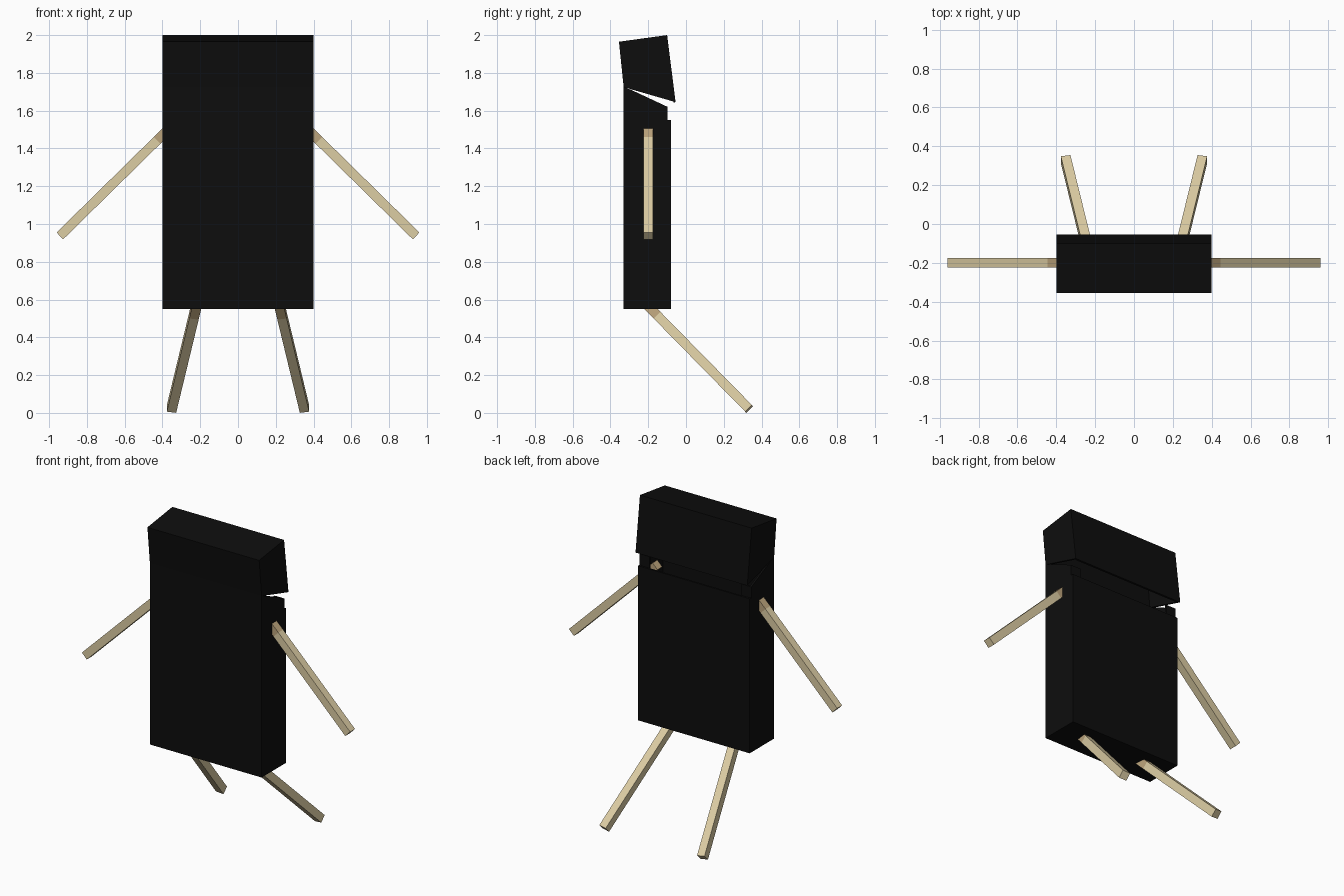
import bpy, bmesh
from mathutils import Vector

if "Cube" in bpy.data.objects:
    bpy.data.objects.remove(bpy.data.objects["Cube"])


def material(name, rgb):
    m = bpy.data.materials.new(name)
    m.diffuse_color = (*rgb, 1)
    m.use_nodes = True
    m.node_tree.nodes["Principled BSDF"].inputs["Base Color"].default_value = m.diffuse_color
    return m


BLACK = material("black card", (0.004, 0.004, 0.004))
CREAM = material("cream paper", (0.72, 0.61, 0.37))
TAN = material("tan tip", (0.50, 0.37, 0.20))


def finish(name, bm, mat):
    bmesh.ops.recalc_face_normals(bm, faces=bm.faces)
    me = bpy.data.meshes.new(name)
    bm.to_mesh(me)
    bm.free()
    me.materials.append(mat)
    ob = bpy.data.objects.new(name, me)
    bpy.context.collection.objects.link(ob)
    return ob


def prism(name, pieces, mat):
    """Each piece: (yz profile, x0, x1), all in one object."""
    bm = bmesh.new()
    for prof, x0, x1 in pieces:
        a = [bm.verts.new((x0, y, z)) for y, z in prof]
        b = [bm.verts.new((x1, y, z)) for y, z in prof]
        bm.faces.new(a)
        bm.faces.new(b[::-1])
        n = len(prof)
        for i in range(n):
            j = (i + 1) % n
            bm.faces.new((a[i], b[i], b[j], a[j]))
    return finish(name, bm, mat)


def bar(name, p, q, ref, mat, half=0.025):
    """Square bar from p to q, one side axis following ref."""
    p, q, ref = Vector(p), Vector(q), Vector(ref)
    d = (q - p).normalized()
    u = (ref - d * ref.dot(d)).normalized() * half
    v = d.cross(u)
    bm = bmesh.new()
    rings = [[bm.verts.new(c + u * s + v * t)
              for s, t in ((-1, -1), (1, -1), (1, 1), (-1, 1))] for c in (p, q)]
    a, b = rings
    bm.faces.new(a)
    bm.faces.new(b)
    for i in range(4):
        j = (i + 1) % 4
        bm.faces.new((a[i], a[j], b[j], b[i]))
    return finish(name, bm, mat)


def rect(y0, y1, z0, z1):
    return [(y0, z0), (y1, z0), (y1, z1), (y0, z1)]


T = 0.012   # card thickness
W = 0.4     # half width

# hollow box body, with slanted side walls
side = [(-0.33, 0.55), (-0.08, 0.55), (-0.08, 1.55), (-0.097, 1.55),
        (-0.097, 1.62), (-0.29, 1.71), (-0.33, 1.725)]
prism("box_body", [
    (side, -W, -W + T), (side, W - T, W),
    (rect(-0.33, -0.33 + T, 0.55, 1.725), -W + T, W - T),
    (rect(-0.08 - T, -0.08, 0.55, 1.55), -W + T, W - T),
    (rect(-0.33 + T, -0.08 - T, 0.55, 0.55 + T), -W + T, W - T),
], BLACK)

# inner liner tabs at the back corners
tab = rect(-0.109, -0.097, 1.4, 1.62)
prism("inner_liner", [(tab, -W + T, -0.33), (tab, 0.33, W - T)], BLACK)

# hollow lid, tipped open on the front hinge
A, B, C = Vector((-0.355, 1.965)), Vector((-0.10, 2.0)), Vector((-0.055, 1.645))
D, E = Vector((-0.29, 1.713)), Vector((-0.33, 1.725))
across = (B - A).normalized() * T
down = (C - B).normalized() * T
lid = [A, B, C, D, E]
prism("lid", [
    (lid, -W, -W + T), (lid, W - T, W),
    ([A, B, B + down, A + down], -W + T, W - T),
    ([B, C, C - across, B - across], -W + T, W - T),
    ([A, E, E + across, A + across], -W + T, W - T),
], BLACK)

# arms and legs: tan tip inside the box, cream paper outside
limbs = {
    "arm": ((0.345, -0.2, 1.525), (0.943, -0.2, 0.937), (0, 1, 0), 0.14),
    "leg": ((0.205, -0.264, 0.63), (0.352, 0.334, 0.021), (1, 0, 0), 0.19),
}
for name, (p, q, ref, f) in limbs.items():
    for label, s in (("right", 1), ("left", -1)):
        a, b = Vector((s * p[0], *p[1:])), Vector((s * q[0], *q[1:]))
        mid = a.lerp(b, f)
        bar(f"{label}_{name}_tip", a, mid, ref, TAN)
        bar(f"{label}_{name}", mid, b, ref, CREAM)
